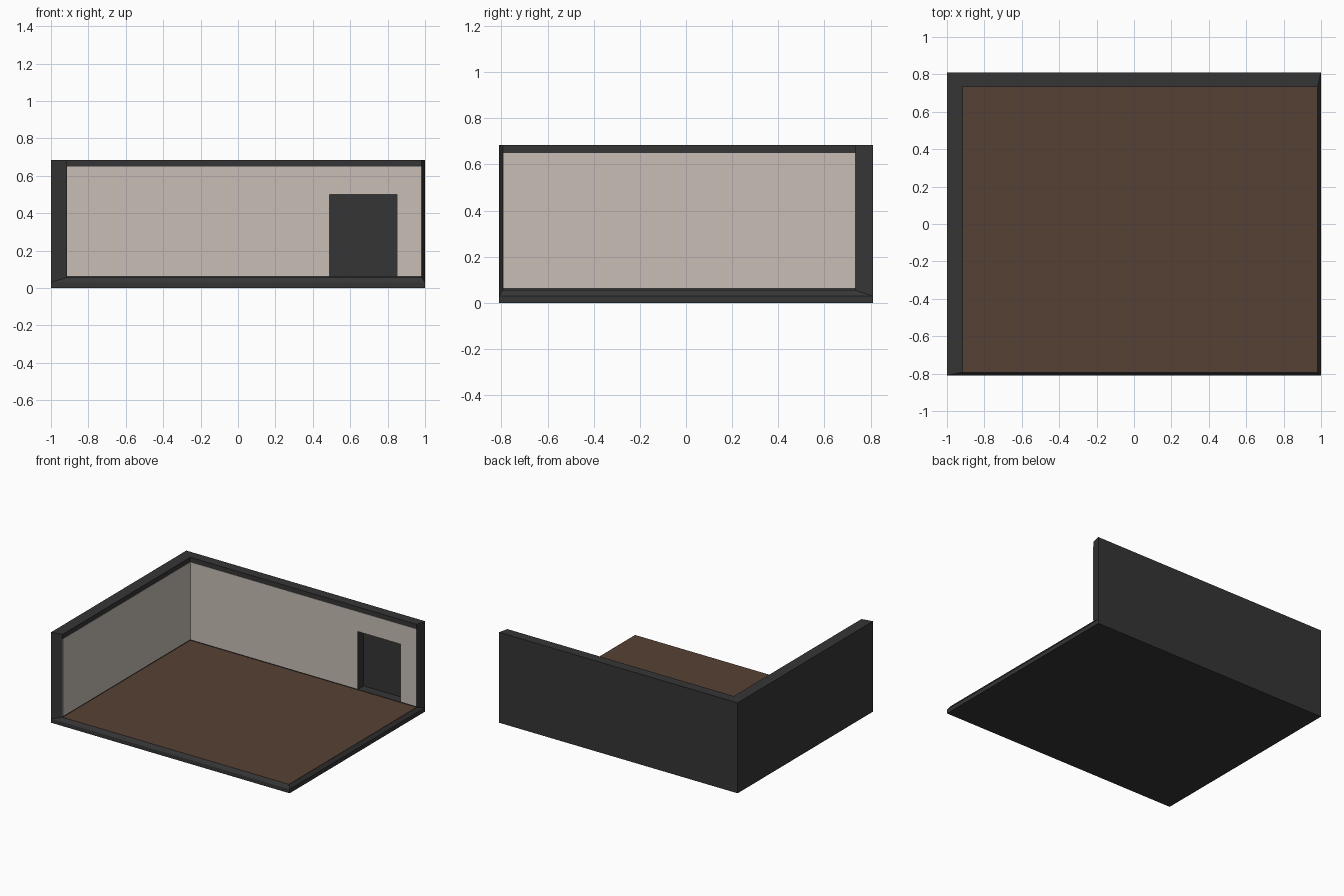
import bpy
import bmesh

default = bpy.data.objects.get("Cube")
if default:
    bpy.data.objects.remove(default, do_unlink=True)


def material(name, rgb):
    mat = bpy.data.materials.new(name)
    mat.use_nodes = True
    mat.diffuse_color = (*rgb, 1)
    bsdf = next(n for n in mat.node_tree.nodes if n.type == 'BSDF_PRINCIPLED')
    bsdf.inputs["Base Color"].default_value = (*rgb, 1)
    bsdf.inputs["Roughness"].default_value = 0.8
    return mat


charcoal = material("charcoal", (0.036, 0.036, 0.036))
plaster = material("warm_plaster", (0.58, 0.515, 0.47))
wood = material("brown_floor", (0.092, 0.053, 0.035))


def loft(name, layers, mat):
    """Closed solid through layers of (outline, height), all with equal point counts."""
    bm = bmesh.new()
    rings = [[bm.verts.new((x, y, z)) for x, y in outline] for outline, z in layers]
    bm.faces.new(rings[0])
    bm.faces.new(rings[-1])
    for low, high in zip(rings, rings[1:]):
        for i in range(len(low)):
            j = (i + 1) % len(low)
            bm.faces.new((low[i], low[j], high[j], high[i]))
    bmesh.ops.recalc_face_normals(bm, faces=bm.faces)
    mesh = bpy.data.meshes.new(name)
    bm.to_mesh(mesh)
    bm.free()
    mesh.materials.append(mat)
    obj = bpy.data.objects.new(name, mesh)
    bpy.context.collection.objects.link(obj)
    return obj


def rect(x0, x1, y0, y1):
    return [(x0, y0), (x1, y0), (x1, y1), (x0, y1)]


def box(name, x, y, z, mat):
    outline = rect(*x, *y)
    return loft(name, [(outline, z[0]), (outline, z[1])], mat)


# Outer half sizes, inner wall faces and inner floor edges
W, D, H = 1.0, 0.81, 0.685
wall_x, wall_y = -0.915, 0.735
edge_x, edge_y = 0.982, -0.793
lip, floor_z = 0.03, 0.055

# Base slab with a sloped lip on the open sides
outer = rect(-W, W, -D, D)
inner = rect(-0.96, edge_x, edge_y, 0.77)
loft("base_slab", [(outer, 0), (outer, lip), (inner, floor_z)], charcoal)

# L-shaped walls with slanted free ends
corner = [(-W, -D), (-W, D), (W, D), (edge_x, wall_y),
          (wall_x, wall_y), (wall_x, edge_y)]
walls = loft("walls", [(corner, lip), (corner, H)], charcoal)

# Floor covering and inner wall panels
t = 0.002
panel_z = (0.065, 0.65)
box("floor_covering", (wall_x, edge_x), (edge_y, wall_y),
    (floor_z - t, floor_z + t), wood)
box("left_wall_panel", (wall_x - t, wall_x + t), (edge_y, wall_y), panel_z, plaster)
back_panel = box("back_wall_panel", (wall_x, edge_x), (wall_y - t, wall_y + t),
                 panel_z, plaster)

# Deep doorway recess cut into the back wall and its panel
cutter = box("doorway_cutter", (0.49, 0.85), (0.7, 0.805), (0.06, 0.5), charcoal)
cutter.hide_render = True
for target in (walls, back_panel):
    mod = target.modifiers.new("doorway", 'BOOLEAN')
    mod.operation = 'DIFFERENCE'
    mod.solver = 'EXACT'
    mod.object = cutter
    bpy.context.view_layer.objects.active = target
    bpy.ops.object.modifier_apply(modifier=mod.name)
bpy.data.objects.remove(cutter, do_unlink=True)
